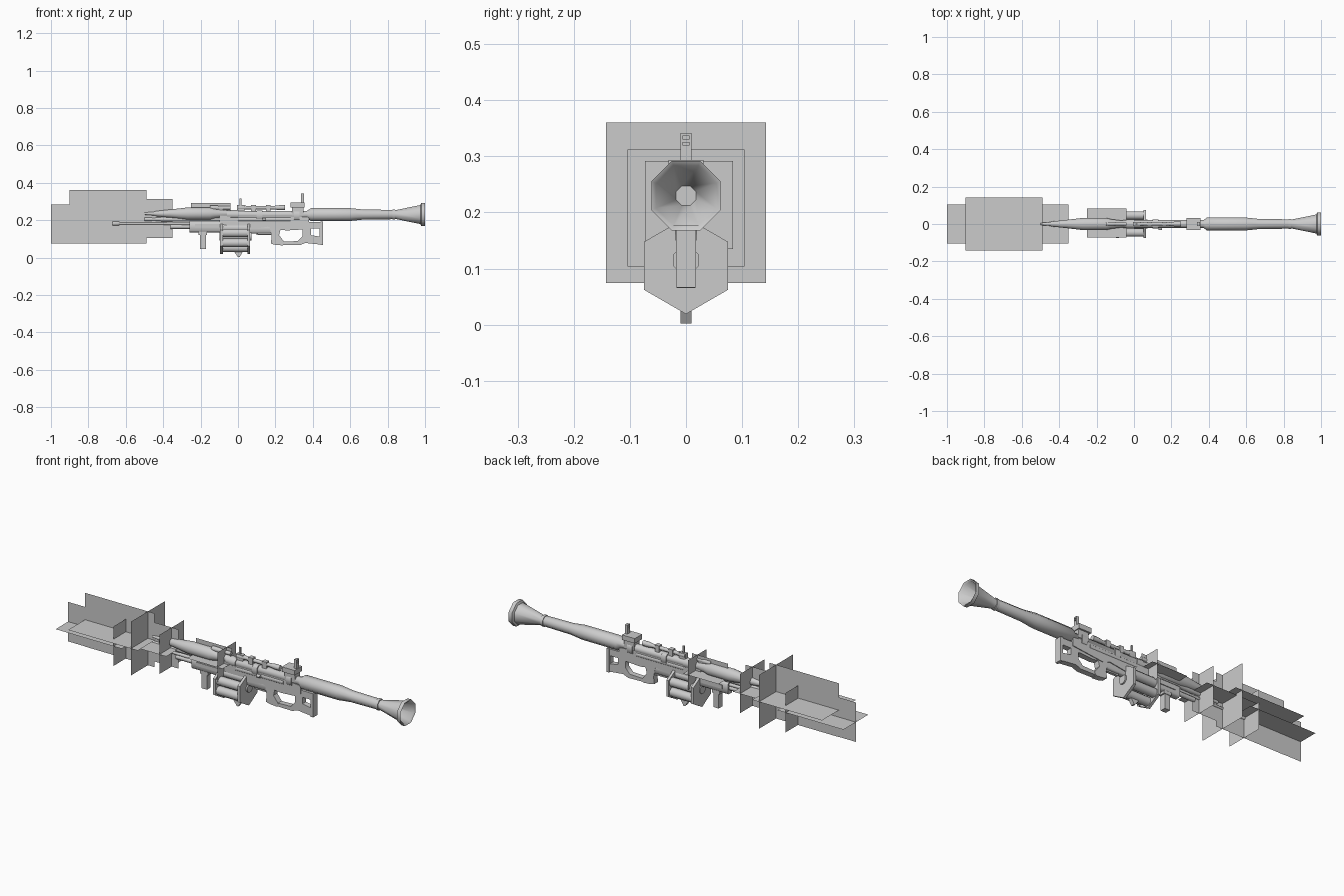
import bpy, bmesh
from math import pi, cos, sin


def finish(name, bm):
    bmesh.ops.recalc_face_normals(bm, faces=bm.faces)
    me = bpy.data.meshes.new(name)
    bm.to_mesh(me)
    bm.free()
    ob = bpy.data.objects.new(name, me)
    bpy.context.collection.objects.link(ob)
    return ob


def lathe(name, profile, z, y=0.0, sides=8, turn=0.5):
    """Turn (x, radius) points around a lengthwise axis."""
    bm = bmesh.new()
    rings = []
    for x, r in profile:
        rings.append([bm.verts.new((x, y + r * cos(2 * pi * (i + turn) / sides),
                                    z + r * sin(2 * pi * (i + turn) / sides)))
                      for i in range(sides)])
    for a, b in zip(rings, rings[1:]):
        for i in range(sides):
            j = (i + 1) % sides
            bm.faces.new((a[i], a[j], b[j], b[i]))
    bm.faces.new(rings[0])
    bm.faces.new(rings[-1])
    return finish(name, bm)


def box(name, x0, x1, half, z0, z1, bevel=0.0, y=0.0):
    bm = bmesh.new()
    bmesh.ops.create_cube(bm, size=1)
    for v in bm.verts:
        v.co.x = (x0 + x1) / 2 + v.co.x * (x1 - x0)
        v.co.y = y + v.co.y * 2 * half
        v.co.z = (z0 + z1) / 2 + v.co.z * (z1 - z0)
    if bevel:
        edges = [e for e in bm.edges if abs(e.verts[0].co.x - e.verts[1].co.x) > 1e-5]
        bmesh.ops.bevel(bm, geom=edges, offset=bevel, segments=1, affect='EDGES')
    return finish(name, bm)


def plate(name, loops, half):
    """Extrude an x-z outline (first loop) with holes (other loops)."""
    cu = bpy.data.curves.new(name, 'CURVE')
    cu.dimensions = '2D'
    cu.fill_mode = 'BOTH'
    cu.extrude = half
    for loop in loops:
        sp = cu.splines.new('POLY')
        sp.points.add(len(loop) - 1)
        for p, (x, z) in zip(sp.points, loop):
            p.co = (x, z, 0, 1)
        sp.use_cyclic_u = True
    ob = bpy.data.objects.new(name, cu)
    ob.rotation_euler = (pi / 2, 0, 0)
    bpy.context.collection.objects.link(ob)
    bpy.ops.object.select_all(action='DESELECT')
    ob.select_set(True)
    bpy.context.view_layer.objects.active = ob
    bpy.ops.object.convert(target='MESH')


def rect(x0, x1, z0, z1):
    return [(x0, z0), (x1, z0), (x1, z1), (x0, z1)]


def flash(name, x0, x1, xc, y, z, h):
    """Three crossed cards: side, flat and facing."""
    bm = bmesh.new()
    cards = ([(x, y, z + s) for x, s in rect(x0, x1, -h, h)],
             [(x, y + s, z) for x, s in rect(x0, x1, -h, h)],
             [(xc, y + s, z + t) for s, t in rect(-h, h, -h, h)])
    for c in cards:
        bm.faces.new([bm.verts.new(p) for p in c])
    finish(name, bm)


# Muzzle flash cards
flash("flash_large", -0.90, -0.49, -0.53, 0, 0.217, 0.143)
flash("flash_long", -1.00, -0.61, -0.66, 0, 0.18, 0.105)
flash("flash_near", -0.65, -0.35, -0.39, 0, 0.208, 0.104)
flash("flash_small", -0.25, -0.04, -0.07, 0.005, 0.2135, 0.0785)

# Launcher tube with flared, hollow rear bell
lathe("launcher_tube", [(-0.06, 0.022), (0.37, 0.022), (0.39, 0.037), (0.60, 0.037),
                        (0.67, 0.029), (0.83, 0.027), (0.84, 0.025), (0.975, 0.055),
                        (0.98, 0.067), (1.0, 0.067), (0.995, 0.058), (0.86, 0.019)], 0.23)
lathe("tube_rear_ring", [(0.825, 0.030), (0.84, 0.030)], 0.23)
lathe("tube_front_ring", [(-0.04, 0.026), (0.0, 0.026)], 0.23)

# Rocket warhead
lathe("warhead", [(-0.50, 0.006), (-0.45, 0.010), (-0.44, 0.014), (-0.36, 0.023),
                  (-0.27, 0.034), (-0.15, 0.034), (-0.12, 0.026), (-0.04, 0.016)], 0.235, sides=12)

# Barrels
lathe("long_barrel", [(-0.64, 0.006), (-0.40, 0.007), (-0.25, 0.010), (-0.10, 0.010)], 0.182)
lathe("long_barrel_muzzle", [(-0.67, 0.012), (-0.64, 0.012), (-0.63, 0.007)], 0.182)
lathe("short_barrel", [(-0.50, 0.009), (-0.42, 0.009), (-0.41, 0.012), (-0.05, 0.012)], 0.205)
box("front_sight_block", -0.46, -0.44, 0.006, 0.19, 0.225)
lathe("gas_tube", [(-0.36, 0.012), (-0.10, 0.012)], 0.165)

# Handguard and foregrip
box("handguard", -0.26, -0.09, 0.02, 0.135, 0.195, 0.008)
box("handguard_rail", -0.23, -0.10, 0.024, 0.16, 0.18)
box("foregrip", -0.203, -0.172, 0.015, 0.045, 0.14)
box("foregrip_collar", -0.21, -0.165, 0.018, 0.122, 0.14)

# Revolving drum: hexagonal end plates, chambers, hub
for name, x in (("drum_front_plate", -0.095), ("drum_rear_plate", 0.05)):
    lathe(name, [(x, 0.086), (x + 0.014, 0.086)], 0.105, sides=6)
for i in range(6):
    a = pi / 3 * (i + 0.5)
    lathe("drum_chamber", [(-0.082, 0.024), (0.052, 0.024)],
          0.105 + 0.053 * sin(a), 0.053 * cos(a))
lathe("drum_hub", [(-0.10, 0.025), (0.072, 0.025)], 0.115)
plate("drum_latch", [[(-0.02, 0.03), (0.0, 0.002), (0.008, 0.002), (0.025, 0.03)]], 0.01)

# Receiver
plate("receiver", [[(-0.10, 0.18), (-0.10, 0.225), (0.26, 0.225), (0.38, 0.215), (0.38, 0.17),
                    (0.20, 0.15), (0.16, 0.165), (0.06, 0.15)]], 0.019)
box("receiver_lower", 0.06, 0.22, 0.015, 0.13, 0.18, 0.005)
box("bolt_cover", 0.0, 0.28, 0.022, 0.195, 0.215, 0.004)
lathe("bolt_handle", [(0.13, 0.008), (0.15, 0.008)], 0.205, -0.026)

# Trigger group
plate("trigger_guard", [rect(0.10, 0.19, 0.12, 0.165), rect(0.108, 0.182, 0.127, 0.158)], 0.007)
plate("trigger", [[(0.14, 0.16), (0.152, 0.16), (0.145, 0.132), (0.138, 0.132)]], 0.004)

# Grip and skeleton stock
plate("pistol_grip", [[(0.17, 0.16), (0.23, 0.16), (0.22, 0.12), (0.25, 0.08), (0.24, 0.065),
                       (0.20, 0.068), (0.175, 0.075), (0.18, 0.11)]], 0.016)
plate("stock", [[(0.20, 0.185), (0.30, 0.192), (0.455, 0.19), (0.455, 0.068), (0.36, 0.078),
                 (0.33, 0.066), (0.24, 0.068), (0.225, 0.085), (0.32, 0.088), (0.345, 0.115),
                 (0.345, 0.15), (0.26, 0.145), (0.22, 0.15)],
                [(0.39, 0.12), (0.437, 0.112), (0.437, 0.155), (0.39, 0.155)]], 0.015)
box("butt_pad", 0.44, 0.455, 0.018, 0.066, 0.192)

# Scope over the tube
lathe("scope", [(0.0, 0.013), (0.03, 0.013), (0.05, 0.010), (0.19, 0.010),
                (0.22, 0.014), (0.25, 0.014)], 0.267)
for x in (0.07, 0.15):
    box("scope_mount", x, x + 0.025, 0.012, 0.235, 0.282)
lathe("front_optic", [(-0.15, 0.013), (-0.11, 0.013), (-0.10, 0.010), (-0.04, 0.010)], 0.266)
box("front_optic_mount", -0.11, -0.08, 0.009, 0.225, 0.262)

# Sights
box("front_sight_post", 0.008, 0.018, 0.004, 0.24, 0.315)
box("front_sight_base", -0.005, 0.035, 0.010, 0.245, 0.28)
box("rear_sight_base", 0.28, 0.355, 0.031, 0.268, 0.294)
box("rear_sight_bracket", 0.29, 0.35, 0.022, 0.225, 0.27)
for s in (-1, 1):
    box("rear_sight_side", 0.338, 0.352, 0.002, 0.29, 0.34, y=0.008 * s)
for z in (0.29, 0.325, 0.336):
    box("rear_sight_bar", 0.338, 0.352, 0.010, z, z + (0.03 if z < 0.3 else 0.006))

# Tube clamps and rear support under the tube
for x in (0.10, 0.30):
    box("tube_clamp", x, x + 0.03, 0.024, 0.20, 0.252, 0.008)

# Shading
bpy.ops.object.select_all(action='SELECT')
bpy.context.view_layer.objects.active = bpy.context.selected_objects[0]
bpy.ops.object.shade_smooth_by_angle(angle=0.87)
